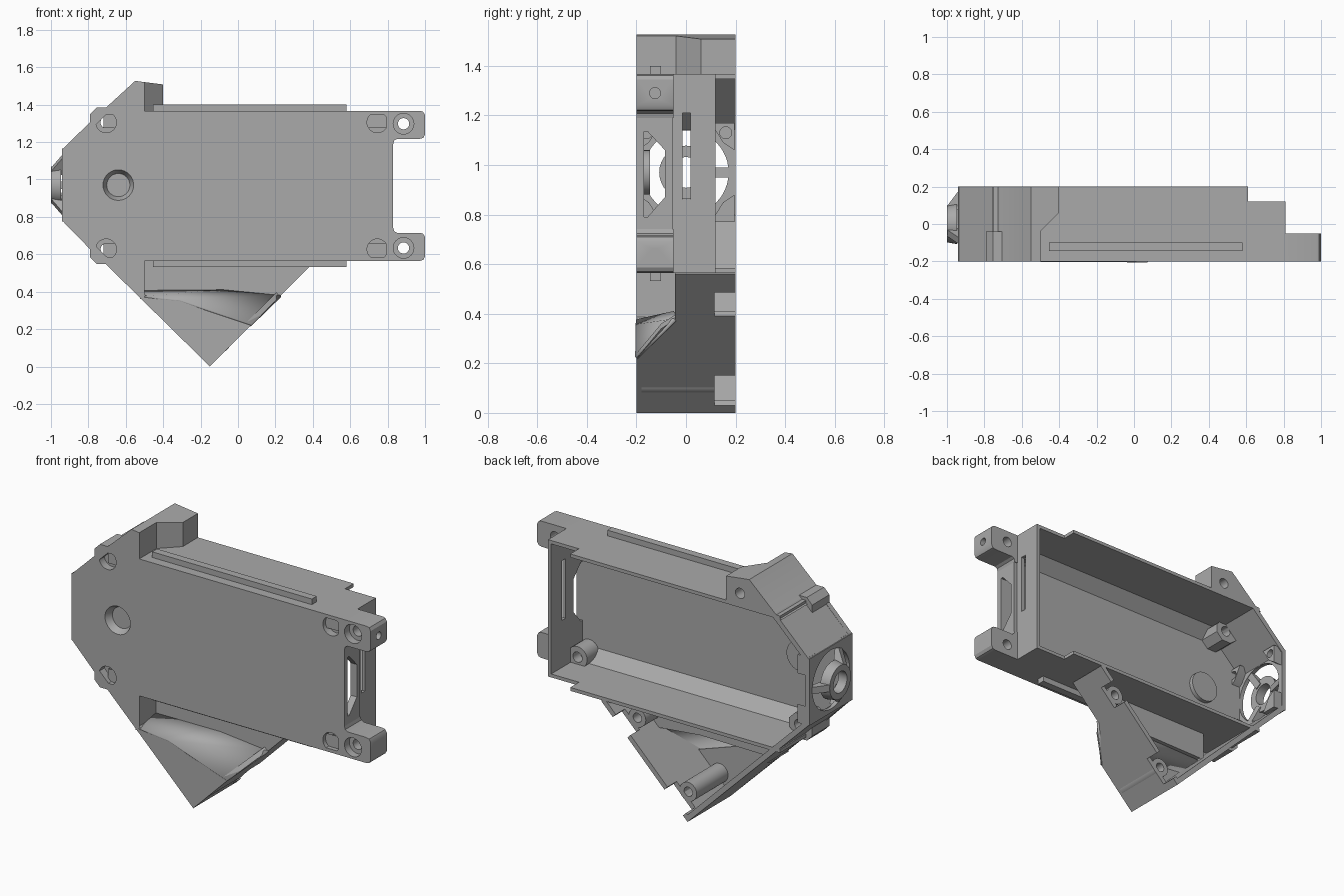
import bpy, bmesh, math
from mathutils import Vector, Matrix

cube = bpy.data.objects.get("Cube")
if cube:
    bpy.data.objects.remove(cube, do_unlink=True)

grey = bpy.data.materials.new("plain_grey")
grey.use_nodes = True
grey.diffuse_color = (0.4, 0.4, 0.4, 1)
grey.node_tree.nodes["Principled BSDF"].inputs["Base Color"].default_value = (0.4, 0.4, 0.4, 1)

MID = 0.966            # height of the body's mirror line
F, B = -0.2, 0.2       # front and back planes
LOW, TOP = 0.565, 1.367


def finish(name, bm):
    bmesh.ops.recalc_face_normals(bm, faces=bm.faces)
    mesh = bpy.data.meshes.new(name)
    bm.to_mesh(mesh)
    bm.free()
    ob = bpy.data.objects.new(name, mesh)
    bpy.context.collection.objects.link(ob)
    mesh.materials.append(grey)
    return ob


def prism(name, pts, a, b, axis="y"):
    """Extrude a 2D outline along an axis from a to b."""
    place = {"x": lambda p, d: (d, p[0], p[1]),
             "y": lambda p, d: (p[0], d, p[1]),
             "z": lambda p, d: (p[0], p[1], d)}[axis]
    bm = bmesh.new()
    face = bm.faces.new([bm.verts.new(place(p, a)) for p in pts])
    new = bmesh.ops.extrude_face_region(bm, geom=[face])["geom"]
    shift = Vector(place((0, 0), b - a))
    bmesh.ops.translate(bm, vec=shift, verts=[v for v in new if isinstance(v, bmesh.types.BMVert)])
    return finish(name, bm)


def box(name, x0, x1, y0, y1, z0, z1):
    return prism(name, [(x0, z0), (x1, z0), (x1, z1), (x0, z1)], y0, y1)


def rod(name, c, r, a, b, axis="y", r2=None, n=32):
    """Cylinder or cone from a to b; c is the centre in the other two axes."""
    bm = bmesh.new()
    bmesh.ops.create_cone(bm, cap_ends=True, segments=n, radius1=r,
                          radius2=r if r2 is None else r2, depth=b - a)
    m = (a + b) / 2
    if axis == "y":
        mat = Matrix.Translation((c[0], m, c[1])) @ Matrix.Rotation(-math.pi / 2, 4, "X")
    else:
        mat = Matrix.Translation((m, c[0], c[1])) @ Matrix.Rotation(math.pi / 2, 4, "Y")
    bm.transform(mat)
    return finish(name, bm)


def select(ob):
    bpy.ops.object.select_all(action="DESELECT")
    ob.select_set(True)
    bpy.context.view_layer.objects.active = ob


def cut(parts, cutters):
    for ob in parts:
        select(ob)
        for c in cutters:
            mod = ob.modifiers.new("cut", "BOOLEAN")
            mod.operation, mod.solver, mod.object = "DIFFERENCE", "EXACT", c
            bpy.ops.object.modifier_apply(modifier=mod.name)
    for c in cutters:
        bpy.data.objects.remove(c, do_unlink=True)


def flip(pts, on):
    return [(x, 2 * MID - z) for x, z in pts] if on else pts


def wall(name, p, q, t=0.03):
    """Full-depth wall whose outer side runs from p to q, thick to the left."""
    d = (Vector(q) - Vector(p)).normalized()
    n = Vector((-d.y, d.x)) * t
    return prism(name, [p, q, Vector(q) + n, Vector(p) + n], F, B)


# Front plate with the round recess and its cup
plate = prism("front_plate", [(-0.94, 0.78), (-0.73, LOW), (0.83, LOW), (0.83, TOP),
                              (-0.73, TOP), (-0.94, 1.16)], F, -0.17)
cup = rod("recess_cup", (-0.64, 0.97), 0.09, -0.18, -0.145)
cut([plate, cup], [rod("recess_cutter", (-0.64, 0.97), 0.087, -0.21, -0.16, r2=0.062)])

# Parts that come in an upper and a lower copy
for up, side in ((False, "upper"), (True, "lower")):
    tab = prism(side + "_mounting_tab", flip([(0.80, 1.19), (0.83, 1.19), (0.835, 1.208), (0.85, 1.217),
                (0.97, 1.217), (0.99, 1.222), (1, 1.24), (1, 1.345), (0.99, 1.362),
                (0.975, TOP), (0.80, TOP)], up), F, -0.05)
    lug = prism(side + "_corner_lug", flip([(-0.79, 1.28), (-0.79, 1.35), (-0.755, 1.385),
                (-0.70, 1.385), (-0.64, 1.33), (-0.64, 1.28), (-0.68, 1.24), (-0.74, 1.24)], up), F, -0.04)
    post = rod(side + "_screw_post", flip([(0.745, 1.305)], up)[0], 0.062, -0.18, -0.06)
    for x, z, parts in ((0.745, 1.305, [plate, post]), (0.885, 1.298, [tab]), (-0.705, 1.305, [plate, lug])):
        c = flip([(x, z)], up)[0]
        cut(parts, [rod("bore", c, 0.03, -0.3, 0.0), rod("counterbore", c, 0.055, -0.3, -0.155)])
    z = flip([(0, 1.29)], up)[0][1]
    cut([tab], [rod("side_bore", (-0.125, z), 0.022, 0.95, 1.1, "x")])

    # Long walls, stepped at the open rear, with outer rail and inner fillet
    za, zb = sorted(flip([(0, TOP), (0, TOP - 0.02)], up), key=lambda p: p[1])
    prism(side + "_wall", [(-0.75, F), (0.81, F), (0.81, 0.12), (0.61, 0.12), (0.61, B), (-0.75, B)],
          za[1], zb[1], "z")
    r0, r1 = sorted(p[1] for p in flip([(0, TOP - 0.01), (0, 1.40)], up))
    box(side + "_rail", -0.455, 0.58, -0.145, -0.10, r0, r1)
    prism(side + "_inner_fillet", flip([(-0.175, 1.355), (-0.175, 1.275), (-0.095, 1.355)], up),
          -0.72, 0.80, "x")

# Right end wall with slot and tapered port
end = box("end_wall", 0.79, 0.81, F, 0.12, LOW, TOP)
frame = box("port_frame", 0.79, 0.83, F, -0.055, LOW, TOP)
port = [(-0.185, 0.79), (-0.155, 0.79), (-0.085, 0.87), (-0.085, 1.06), (-0.155, 1.135), (-0.185, 1.135)]
cut([end, frame], [prism("port_cutter", port, 0.7, 0.9, "x"),
                   box("slot_cutter", 0.7, 0.9, -0.015, 0.018, 0.86, 1.21)])

# Left end wall with round opening, hub and three spokes
left = box("left_wall", -0.94, -0.915, F, B, 0.775, 1.165)
cut([left], [rod("vent_cutter", (0, 0.97), 0.172, -1.1, -0.8, "x", n=48)])
hub = rod("vent_hub", (0, 0.97), 0.098, -1.0, -0.945, "x", r2=0.108)
cut([hub], [rod("hub_cutter", (0, 0.97), 0.062, -1.1, -0.8, "x")])
for i, deg in enumerate((180, 60, -60)):
    spoke = prism("vent_spoke_%d" % (i + 1), [(-1.0, 0.075), (-0.94, 0.075), (-0.915, 0.185), (-0.94, 0.175),
                  (-1.0, 0.095)], -0.02, 0.02)
    rot = Matrix.Rotation(math.radians(90 - deg), 4, "X")
    spoke.data.transform(Matrix.Translation((0, 0, 0.97)) @ rot)
for y in (-0.16, 0.16):
    for z in (0.81, 1.13):
        s = 1 if z > MID else -1
        e = 1 if y > 0 else -1
        gusset = prism("vent_gusset", [(e * 0.195, z + s * 0.04), (e * 0.195, z - s * 0.07),
                       (e * 0.15, z - s * 0.04), (e * 0.1, z + s * 0.04)], -0.93, -0.86, "x")
        cut([gusset], [rod("gusset_bore", (y, z), 0.024, -0.9, -0.8, "x")])

# Slanted walls
wall("upper_slant_wall", (-0.72, 1.373), (-0.94, 1.16))
wall("lower_slant_wall", (-0.94, 0.78), (-0.15, 0.0))

# Solid upper block with front step and rear screw hole
block = prism("upper_block", [(-0.76, 1.347), (-0.74, 1.347), (-0.40, 1.347), (-0.40, 1.508),
                              (-0.55, 1.527), (-0.73, 1.362)], F, B)
cut([block], [prism("step_cutter", [(-0.5, -0.3), (-0.3, -0.3), (-0.3, 0.06), (-0.4, 0.06), (-0.5, -0.04)],
                    TOP, 1.6, "z"), rod("rear_bore", (-0.49, 1.43), 0.03, 0.1, 0.3)])

# Lower wing: front skin, sunk panel, sloping scoop and side of the recess
prism("wing_front", [(-0.74, 0.58), (-0.5, 0.58), (-0.5, 0.37), (-0.31, 0.35), (0.06, 0.225),
                     (-0.15, 0.0)], F, -0.175)
prism("wing_sunk_panel", [(-0.5, 0.58), (0.40, 0.58), (0.39, 0.54), (0.225, 0.375),
                          (-0.08, 0.405), (-0.5, 0.40)], -0.045, -0.02)
box("recess_side", -0.525, -0.5, F, -0.02, 0.36, 0.58)
bm = bmesh.new()
low = [bm.verts.new(p) for p in ((-0.5, F, 0.37), (-0.31, F, 0.35), (0.07, F, 0.22))]
high = [bm.verts.new(p) for p in ((-0.5, -0.045, 0.40), (-0.08, -0.045, 0.405), (0.23, -0.045, 0.375))]
for i in range(2):
    bm.faces.new((low[i], low[i + 1], high[i + 1], high[i]))
bm.normal_update()
scoop = finish("wing_scoop", bm)
mod = scoop.modifiers.new("thickness", "SOLIDIFY")
mod.thickness, mod.offset = 0.015, 0

# Wing's open-side wall: height and depth outline laid on the slant, with screw notches
outline = [(0, F), (0.22, F), (0.34, -0.1), (0.375, -0.045), (0.56, -0.045), (0.56, B), (0.485, B),
           (0.485, 0.115), (0.39, 0.115), (0.39, B), (0.15, B), (0.15, 0.115), (0.03, 0.115), (0.03, B), (0, B)]
bm = bmesh.new()
face = bm.faces.new([bm.verts.new((z - 0.15, y, z)) for z, y in outline])
new = bmesh.ops.extrude_face_region(bm, geom=[face])["geom"]
bmesh.ops.translate(bm, vec=(-0.02, 0, 0.02), verts=[v for v in new if isinstance(v, bmesh.types.BMVert)])
finish("wing_side_wall", bm)
for x, z, y0 in ((0.235, 0.475, -0.03), (-0.095, 0.13, -0.18)):
    boss = rod("wing_screw_boss", (x, z), 0.055, y0, 0.115)
    cut([boss], [rod("boss_bore", (x, z), 0.027, 0.0, 0.2)])

# Smooth the round parts and keep sharp edges
for ob in bpy.context.collection.objects:
    if ob.type == "MESH" and grey.name in ob.data.materials:
        select(ob)
        bpy.ops.object.shade_smooth_by_angle(angle=math.radians(30))
